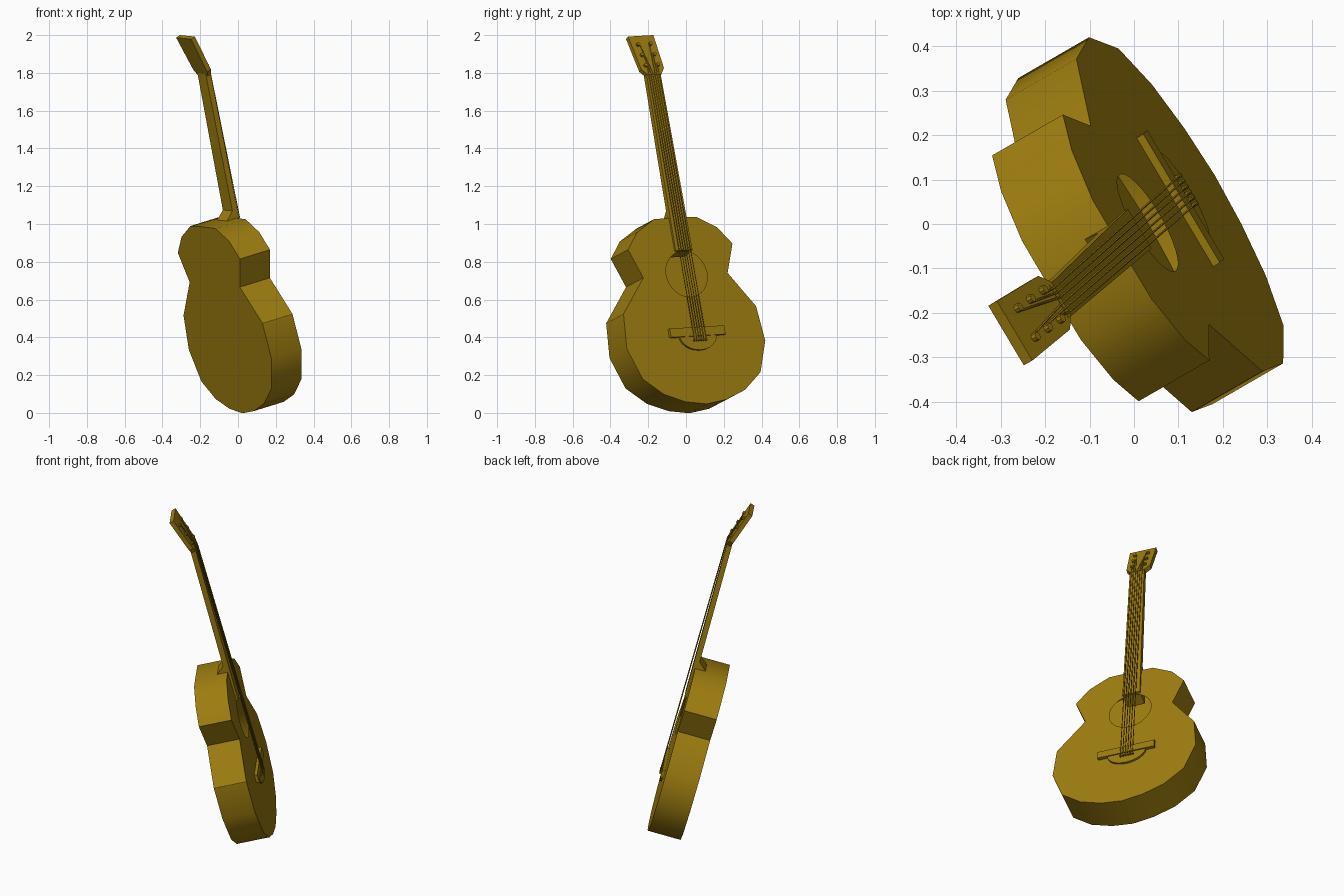
import bpy, bmesh
from math import radians, sin, cos, pi
from mathutils import Matrix, Vector

if "Cube" in bpy.data.objects:
    bpy.data.objects.remove(bpy.data.objects["Cube"])

# Guitar frame: local x = width, y = length, z = out of the soundboard
R = (Matrix.Rotation(radians(30), 4, 'Z') @ Matrix.Rotation(radians(-15), 4, 'Y')
     @ Matrix.Rotation(radians(3), 4, 'X'))
base = Matrix(((0, 0, 1, 0), (1, 0, 0, 0), (0, 1, 0, 0), (0, 0, 0, 1)))
FRAME = Matrix.Translation((0.18, 0.135, 0.005)) @ R @ base
HEAD = FRAME @ Matrix.Translation((.008, 1.85, 0.028)) @ Matrix.Rotation(radians(-17), 4, 'X')

wood = bpy.data.materials.new("wood")
wood.diffuse_color = (0.34, 0.205, 0.005, 1)
wood.use_nodes = True
wood.node_tree.nodes["Principled BSDF"].inputs["Base Color"].default_value = wood.diffuse_color


def finish(bm, name, frame=FRAME):
    bmesh.ops.recalc_face_normals(bm, faces=bm.faces)
    me = bpy.data.meshes.new(name)
    bm.to_mesh(me)
    bm.free()
    me.materials.append(wood)
    me.shade_smooth()
    me.set_sharp_from_angle(angle=radians(32))
    ob = bpy.data.objects.new(name, me)
    ob.matrix_world = frame
    bpy.context.collection.objects.link(ob)
    return ob


def mirrored(half):
    return half + [(-x, y) for x, y in reversed(half) if x > 0]


def prism(name, outline, z0, z1, frame=FRAME):
    bm = bmesh.new()
    lo = [bm.verts.new((x, y, z0)) for x, y in outline]
    hi = [bm.verts.new((x, y, z1)) for x, y in outline]
    bm.faces.new(lo)
    bm.faces.new(hi)
    for i in range(len(lo)):
        j = (i + 1) % len(lo)
        bm.faces.new((lo[i], lo[j], hi[j], hi[i]))
    return finish(bm, name, frame)


def peg(name, x, y, z0, z1, r, frame=FRAME):
    ring = [(x + r * cos(i * pi / 4), y + r * sin(i * pi / 4)) for i in range(8)]
    return prism(name, ring, z0, z1, frame)


# Hollow body with an open sound hole; the lower bout sits slightly to one side
outline = mirrored([(0, 1.067), (.13, 1.065), (.247, 1.0), (.322, .908), (.26, .75),
                    (.409, .56), (.427, .37), (.363, .2), (.25, .11), (.125, .063), (0, .045)])
outline = [(x - (.02 if y < .6 else .008), y) for x, y in outline]
bm = bmesh.new()
back = [bm.verts.new((x, y, -.19)) for x, y in outline]
front = [bm.verts.new((x, y, 0)) for x, y in outline]
hole = [bm.verts.new((.125 * cos(i * pi / 16), .757 + .125 * sin(i * pi / 16), 0))
        for i in range(32)]
bm.faces.new(back)
for i in range(len(back)):
    j = (i + 1) % len(back)
    bm.faces.new((back[i], back[j], front[j], front[i]))
rim = [bm.edges.get((front[i], front[i - 1])) for i in range(len(front))]
rim += [bm.edges.new((hole[i], hole[i - 1])) for i in range(32)]
bmesh.ops.triangle_fill(bm, edges=rim, use_beauty=True, normal=(0, 0, 1))
finish(bm, "body")

# Neck with heel block, tapered towards the nut
side = [(.885, .012), (1.86, .026), (1.86, -.004), (1.11, -.016), (1.06, -.068), (.87, -.075)]
bm = bmesh.new()
loops = []
for s in (-1, 1):
    loops.append([bm.verts.new((s * (.052 - .009 * (y - .865)) + .004, y, z)) for y, z in side])
    bm.faces.new(loops[-1])
for i in range(len(side)):
    j = (i + 1) % len(side)
    bm.faces.new((loops[0][i], loops[0][j], loops[1][j], loops[1][i]))
finish(bm, "neck")

# Headstock, leaning back
prism("headstock", mirrored([(.043, -.005), (.07, .03), (.078, .235)]), -.026, 0, HEAD)

# Bridge bar and half-round plate
prism("bridge", [(-.175, .414), (.162, .414), (.162, .462), (-.175, .462)], 0, .018)
prism("bridge_plate", [(.115 * cos(pi + i * pi / 12) - .004, .42 + .082 * sin(pi + i * pi / 12))
                       for i in range(13)], 0, .012)

# Tuning pegs, bridge pins and strings
for i in range(6):
    t = i - 2.5
    sgn = 1 if t > 0 else -1
    px, py = sgn * .038, .21 - .068 * (abs(t) - .5)
    py = .05 + .065 * (2.5 - abs(t))
    peg("tuning_peg", px, py, -.002, .012, .01, HEAD)
    peg("bridge_pin", t * .0145, .39, .01, .026, .005)
    end = FRAME.inverted() @ HEAD @ Vector((px - sgn * .008, py, .007))
    path = [Vector((t * .0145, .39, .022)), Vector((t * .0145, .44, .022)),
            Vector((t * .0130 + .004, 1.855, .031)), end]
    cu = bpy.data.curves.new("string", 'CURVE')
    cu.dimensions = '3D'
    cu.bevel_depth = .0025
    cu.bevel_resolution = 0
    sp = cu.splines.new('POLY')
    sp.points.add(len(path) - 1)
    for p, co in zip(sp.points, path):
        p.co = (*co, 1)
    cu.materials.append(wood)
    ob = bpy.data.objects.new("string", cu)
    ob.matrix_world = FRAME
    bpy.context.collection.objects.link(ob)
